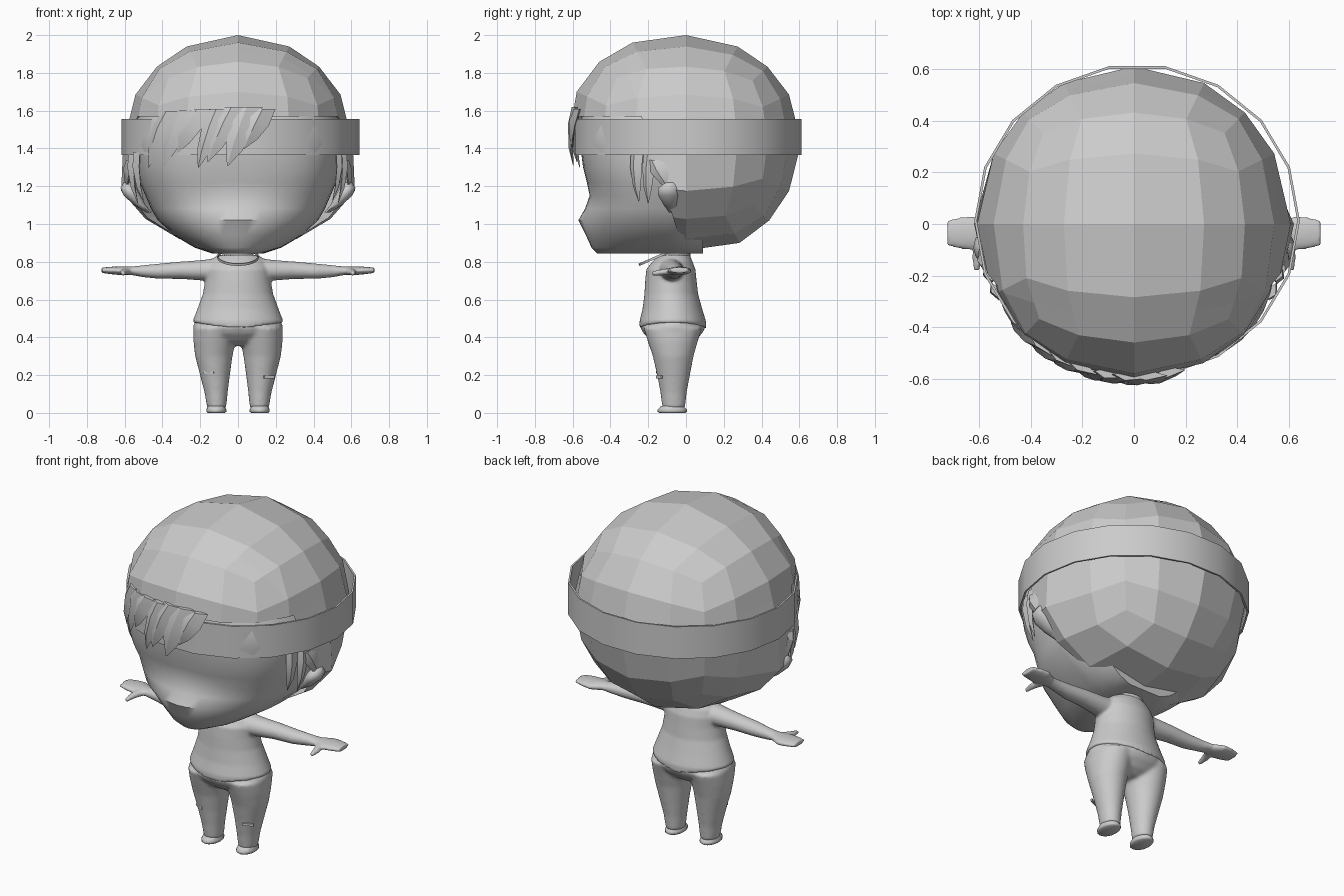
import bpy, bmesh, math
from mathutils import Vector, Matrix

cube = bpy.data.objects.get("Cube")
if cube:
    bpy.data.objects.remove(cube, do_unlink=True)

grey = bpy.data.materials.new("plain grey")
grey.use_nodes = True
grey.diffuse_color = (0.6, 0.6, 0.6, 1)
grey.node_tree.nodes["Principled BSDF"].inputs["Base Color"].default_value = (0.6, 0.6, 0.6, 1)


def select(objects):
    bpy.ops.object.select_all(action='DESELECT')
    for ob in objects:
        ob.select_set(True)
    bpy.context.view_layer.objects.active = objects[0]


def finish(name, bm, smooth=60):
    bmesh.ops.remove_doubles(bm, verts=bm.verts[:], dist=1e-5)
    bmesh.ops.recalc_face_normals(bm, faces=bm.faces[:])
    mesh = bpy.data.meshes.new(name)
    bm.to_mesh(mesh)
    bm.free()
    mesh.materials.append(grey)
    ob = bpy.data.objects.new(name, mesh)
    bpy.context.collection.objects.link(ob)
    if smooth:
        select([ob])
        bpy.ops.object.shade_smooth_by_angle(angle=math.radians(smooth))
    return ob


def blend(name, objects, voxel, rounds):
    """Join overlapping parts into one soft surface."""
    select(objects)
    bpy.ops.object.join()
    ob = objects[0]
    ob.name = name
    remesh = ob.modifiers.new("merge", 'REMESH')
    remesh.mode = 'VOXEL'
    remesh.voxel_size = voxel
    remesh.use_smooth_shade = True
    soften = ob.modifiers.new("soften", 'SMOOTH')
    soften.iterations = rounds


def bridge(bm, rings):
    for a, b in zip(rings, rings[1:]):
        n = len(a)
        for i in range(n):
            j = (i + 1) % n
            bm.faces.new((a[i], a[j], b[j], b[i]))


def loft(name, sections, u, v, n=20, smooth=60, caps=True):
    """Skin oval sections (centre, radius along u, radius along v)."""
    bm = bmesh.new()
    u, v = Vector(u), Vector(v)
    rings = []
    for c, ru, rv in sections:
        angles = [2 * math.pi * i / n for i in range(n)]
        rings.append([bm.verts.new(Vector(c) + u * ru * math.cos(a) + v * rv * math.sin(a))
                      for a in angles])
    bridge(bm, rings)
    if caps:
        bm.faces.new(rings[0])
        bm.faces.new(rings[-1])
    return finish(name, bm, smooth)


def hoop(name, low, high, ru, rv, thick, v, n):
    """Flat band with an inner and outer wall."""
    walls = ((low, 0), (high, 0), (high, thick), (low, thick), (low, 0))
    return loft(name, [(c, ru - t, rv - t) for c, t in walls], X, v, n=n, smooth=40, caps=False)


def clamp(t):
    return max(0, min(1, t))


X, Y, Z = (1, 0, 0), (0, 1, 0), (0, 0, 1)
CENTRE = Vector((0, 0, 1.43))
RADII = Vector((0.607, 0.61, 0.57))

# Hair: faceted quad sphere, fuller at brow, cheeks and nape, with the face opening cut away
bm = bmesh.new()
bmesh.ops.create_cube(bm, size=2)
bmesh.ops.subdivide_edges(bm, edges=bm.edges[:], cuts=3, use_grid_fill=True)
for p in bm.verts:
    d = p.co.normalized()
    brow = 0.09 * clamp(-d.y) * clamp(0.3 + d.z) if d.z < 0.95 else 0
    cheek = 0.14 * clamp(-2.5 * d.z) * clamp(1 - 2 * d.y)
    nape = 0.05 * clamp(-2 * d.z - 1) * clamp(3 * d.y)
    p.co = CENTRE + d * RADII * (1 + brow + nape)
    p.co.x *= 1 + cheek
side_point, side_normal = Vector((0, -0.02, 0.88)), Vector((0, -0.955, -0.30))
for point, normal in ((side_point, side_normal), (Vector((0, 0, 1.57)), Vector(Z))):
    bmesh.ops.bisect_plane(bm, geom=bm.verts[:] + bm.edges[:] + bm.faces[:],
                           plane_co=point, plane_no=normal)
opening = [f for f in bm.faces if f.calc_center_median().z < 1.57
           and (f.calc_center_median() - side_point).dot(side_normal) > 0]
bmesh.ops.delete(bm, geom=opening, context='FACES')
finish("hair", bm, smooth=0)

# Face: rounded-square rings with a soft muzzle in the middle, closed behind under the hair
bm = bmesh.new()
rings = []
for z, width, depth, muzzle in ((0.845, 0.14, 0.44, 0.03), (0.875, 0.23, 0.45, 0.05),
                                (0.94, 0.34, 0.46, 0.07), (1.02, 0.425, 0.495, 0.075),
                                (1.08, 0.46, 0.495, 0.04), (1.15, 0.49, 0.50, 0.01),
                                (1.22, 0.52, 0.525, 0), (1.30, 0.54, 0.545, 0),
                                (1.42, 0.555, 0.56, 0), (1.55, 0.54, 0.56, 0), (1.62, 0.49, 0.53, 0)):
    ring = []
    for i in range(25):
        a = math.pi * (i / 24 - 0.5)
        fuller = 1 + 0.06 * math.sin(2 * a) ** 2
        x = width * math.sin(a) * fuller
        y = -depth * max(math.cos(a), 0) ** 0.8 * fuller
        y -= muzzle * math.exp(-(x / 0.23) ** 2) * math.cos(a)
        ring.append(bm.verts.new((x, y, z)))
    for s in (1, -1):
        ring.append(bm.verts.new((s * width * 0.75, 0.09, z)))
    rings.append(ring)
bridge(bm, rings)
bm.faces.new(rings[0])
finish("face", bm, smooth=50)

# Headband
hoop("headband", (0.012, 0.012, 1.365), (0.012, 0.012, 1.555), 0.63, 0.608, 0.01, Y, 18)


def lock(name, root, tip, width):
    """Pointed hair lock lying over the head; root and tip are (x, y, z)."""
    bm = bmesh.new()
    root, tip = Vector(root), Vector(tip)
    out = Vector((root.x + tip.x, root.y + tip.y, 0)).normalized()
    slant = (tip - root).cross(out).normalized()
    level = out.cross(Vector(Z))
    rings = []
    for t, w, across in ((0, 1.0, level), (0.3, 1, slant), (0.7, 0.65, slant), (1, 0.06, slant)):
        c = root.lerp(tip, t) + out * 0.02 * math.sin(t * math.pi)
        rings.append([bm.verts.new(c + across * width * w * s + out * d * w)
                      for s, d in ((-0.5, 0), (0.1, 0.018), (0.5, 0), (0, -0.02))])
    bridge(bm, rings)
    bm.faces.new(rings[0])
    bm.faces.new(rings[-1])
    return finish(name, bm, smooth=25)


def on_head(x, z, r):
    return (x, -math.sqrt(r * r - x * x), z)


# Swept fringe in two clumps
for i, (x0, z0, x1, z1, w) in enumerate((
        (-0.36, 1.595, -0.475, 1.30, 0.12), (-0.28, 1.60, -0.39, 1.31, 0.13),
        (-0.20, 1.605, -0.32, 1.38, 0.13), (-0.10, 1.61, -0.21, 1.30, 0.11),
        (-0.02, 1.62, -0.16, 1.33, 0.12), (0.06, 1.62, -0.055, 1.31, 0.14),
        (0.14, 1.61, 0.03, 1.40, 0.12))):
    lock(f"fringe_lock_{i + 1}", on_head(x0, z0, 0.59), on_head(x1, z1, 0.60), w)

# Mirrored parts
arms, trousers = [], []
for side, s in (("left", 1), ("right", -1)):
    # Sideburns and ear
    lock(f"{side}_sideburn_front", (s * 0.535, -0.26, 1.38), (s * 0.50, -0.25, 1.12), 0.07)
    lock(f"{side}_sideburn_back", (s * 0.56, -0.19, 1.38), (s * 0.53, -0.20, 1.11), 0.07)
    lock(f"{side}_sideburn_tuft", (s * 0.57, -0.17, 1.34), (s * 0.575, -0.08, 1.18), 0.09)
    loft(f"{side}_ear", [((s * 0.47, -0.07, 1.06), 0.015, 0.02), ((s * 0.52, -0.08, 1.10), 0.03, 0.04),
                         ((s * 0.56, -0.09, 1.15), 0.045, 0.06), ((s * 0.58, -0.09, 1.19), 0.042, 0.06),
                         ((s * 0.585, -0.08, 1.22), 0.02, 0.03)], X, Y, n=10)
    # Arm with mitten hand and thumb
    arms.append(loft(f"{side}_arm", [((s * x, y, z), ry, rz) for x, y, z, ry, rz in (
        (0.10, -0.08, 0.755, 0.07, 0.068), (0.18, -0.075, 0.755, 0.062, 0.055),
        (0.30, -0.065, 0.755, 0.052, 0.046), (0.42, -0.06, 0.750, 0.046, 0.040),
        (0.50, -0.05, 0.750, 0.038, 0.032), (0.56, -0.045, 0.752, 0.040, 0.023),
        (0.62, -0.035, 0.752, 0.066, 0.023), (0.67, -0.035, 0.754, 0.062, 0.020),
        (0.722, -0.035, 0.755, 0.05, 0.014))], Y, Z, n=20))
    arms.append(loft(f"{side}_thumb", [((s * 0.58, -0.06, 0.752), 0.027, 0.02),
                                       ((s * 0.605, -0.12, 0.745), 0.022, 0.018),
                                       ((s * 0.61, -0.18, 0.738), 0.012, 0.011)], X, Z, n=8))
    # Trouser leg and shoe
    trousers.append(loft(f"{side}_trouser_leg", [((s * x, y, z), rx, ry) for x, y, z, rx, ry in (
        (0.122, -0.07, 0.45, 0.114, 0.155), (0.125, -0.07, 0.38, 0.111, 0.133),
        (0.128, -0.068, 0.30, 0.099, 0.108), (0.122, -0.066, 0.20, 0.079, 0.087),
        (0.116, -0.066, 0.11, 0.062, 0.070), (0.113, -0.065, 0.025, 0.050, 0.060))], X, Y, n=32))
    loft(f"{side}_shoe", [((s * 0.115, -0.073, z), rx, ry) for z, rx, ry in (
        (0, 0.046, 0.068), (0.006, 0.053, 0.077), (0.018, 0.053, 0.077), (0.036, 0.045, 0.060))], X, Y, n=16)

# Hips joining the legs
hips = loft("trouser_hips", [((0, y, z), rx, ry) for z, y, rx, ry in (
    (0.355, -0.07, 0.10, 0.07), (0.38, -0.07, 0.18, 0.115),
    (0.42, -0.07, 0.234, 0.155), (0.455, -0.07, 0.240, 0.174), (0.50, -0.07, 0.22, 0.15))], X, Y, n=40)
blend("trousers", [hips] + trousers, 0.01, 6)

# Knee tears: thin flat strips on the trouser fronts
for name, x, z, w in (("left_knee_tear", 0.165, 0.19, 0.06), ("right_knee_tear", -0.155, 0.215, 0.06)):
    bm = bmesh.new()
    bmesh.ops.create_cube(bm, size=1, matrix=Matrix.Translation((x, -0.142, z))
                          @ Matrix.Rotation(math.copysign(0.45, x), 4, 'Z')
                          @ Matrix.Diagonal((w, 0.009, 0.014, 1)))
    finish(name, bm, smooth=0)

# Shirt with a flared hem, blended into the arms
shirt = loft("shirt", [((0, y, z), rx, ry) for z, y, rx, ry in (
    (0.455, -0.07, 0.235, 0.176), (0.485, -0.07, 0.24, 0.176), (0.55, -0.072, 0.215, 0.158),
    (0.63, -0.078, 0.186, 0.142), (0.70, -0.08, 0.174, 0.136), (0.76, -0.08, 0.172, 0.130),
    (0.80, -0.072, 0.155, 0.107), (0.835, -0.06, 0.11, 0.08))], X, Y, n=48)
for p in shirt.data.vertices:
    if p.co.z < 0.47:
        p.co.z += 0.035 * abs(p.co.x) / 0.235 - 0.012
blend("shirt_and_arms", [shirt] + arms, 0.008, 3)

# Neck and tilted collar hoop
loft("neck", [((0, -0.05, 0.79), 0.085, 0.07), ((0, -0.04, 0.92), 0.08, 0.07)], X, Y)
hoop("collar", (0, -0.15, 0.82), (0, -0.155, 0.832), 0.11, 0.105, 0.006, (0, 0.92, 0.40), 24)
